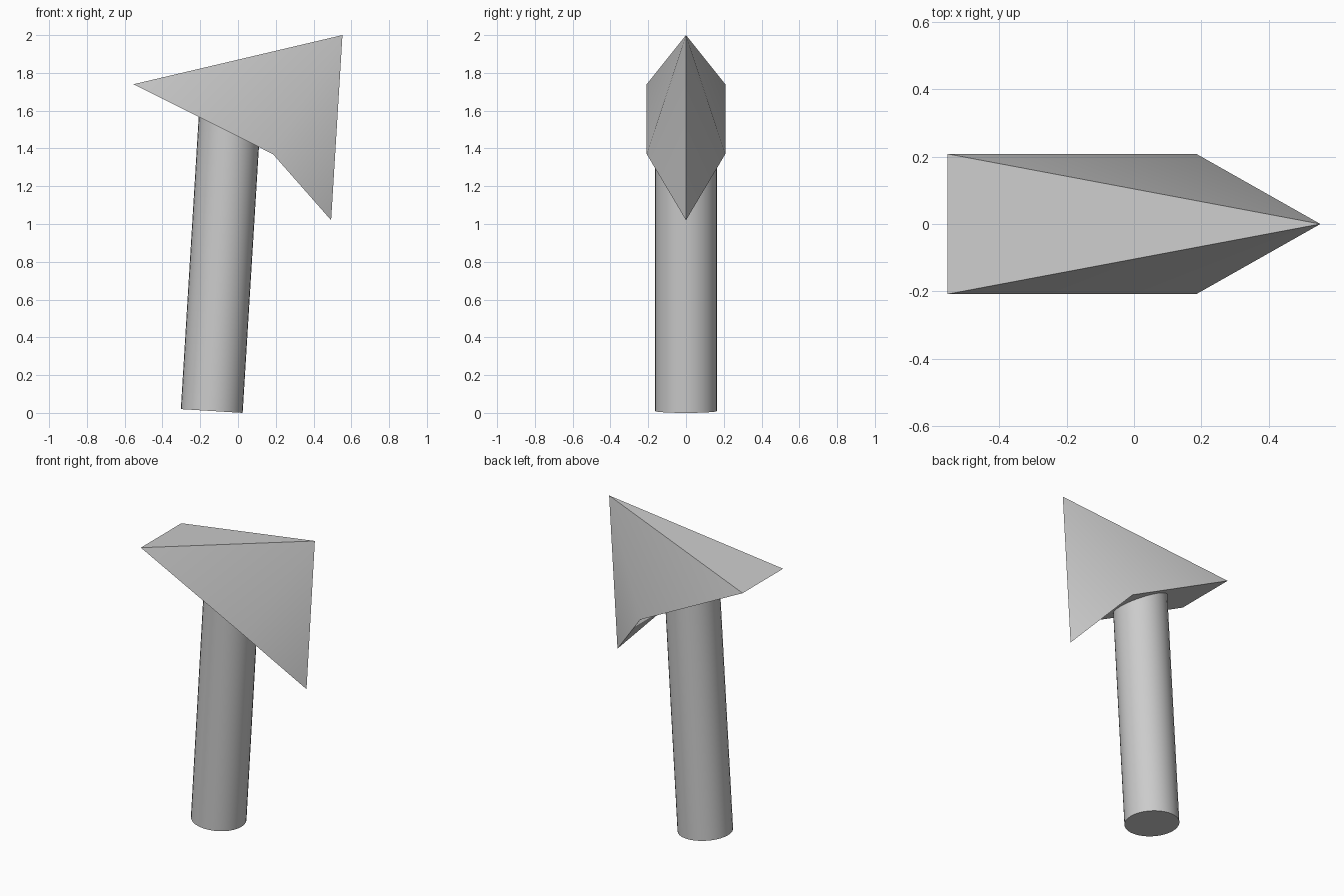
import bpy, bmesh, math
from mathutils import Vector

if "Cube" in bpy.data.objects:
    bpy.data.objects.remove(bpy.data.objects["Cube"])

TILT = math.radians(3.5)

# Handle: smooth round shaft leaning slightly toward +x
radius, length = 0.164, 1.61
axis = Vector((math.sin(TILT), 0, math.cos(TILT)))
base = Vector((-0.139, 0, 0.01))
bpy.ops.mesh.primitive_cylinder_add(vertices=32, radius=radius, depth=length,
                                    location=base + axis * length / 2,
                                    rotation=(0, TILT, 0))
handle = bpy.context.object
handle.name = "handle"
bpy.ops.object.shade_smooth_by_angle(angle=math.radians(30))

# Head: faceted wedge, wide at the back and narrowing to a vertical blade edge
HALF_WIDTH = 0.208
bm = bmesh.new()
blade_top = bm.verts.new((0.553, 0, 2.0))
blade_bottom = bm.verts.new((0.493, 0, 1.02))
back = [bm.verts.new((-0.553, s * HALF_WIDTH, 1.74)) for s in (-1, 1)]
belly = [bm.verts.new((0.185, s * HALF_WIDTH, 1.37)) for s in (-1, 1)]

bm.faces.new((back[0], blade_top, back[1]))               # sloping top
bm.faces.new((back[0], back[1], belly[1], belly[0]))      # underside
bm.faces.new((belly[0], belly[1], blade_bottom))          # front of underside
for b, c in zip(back, belly):                             # cheeks
    bm.faces.new((b, c, blade_top))
    bm.faces.new((c, blade_bottom, blade_top))
bmesh.ops.recalc_face_normals(bm, faces=bm.faces)

mesh = bpy.data.meshes.new("head")
bm.to_mesh(mesh)
bm.free()
head = bpy.data.objects.new("head", mesh)
bpy.context.collection.objects.link(head)

# Soften only the shallow crease across each cheek
bpy.ops.object.select_all(action='DESELECT')
head.select_set(True)
bpy.context.view_layer.objects.active = head
bpy.ops.object.shade_smooth_by_angle(angle=math.radians(30))
